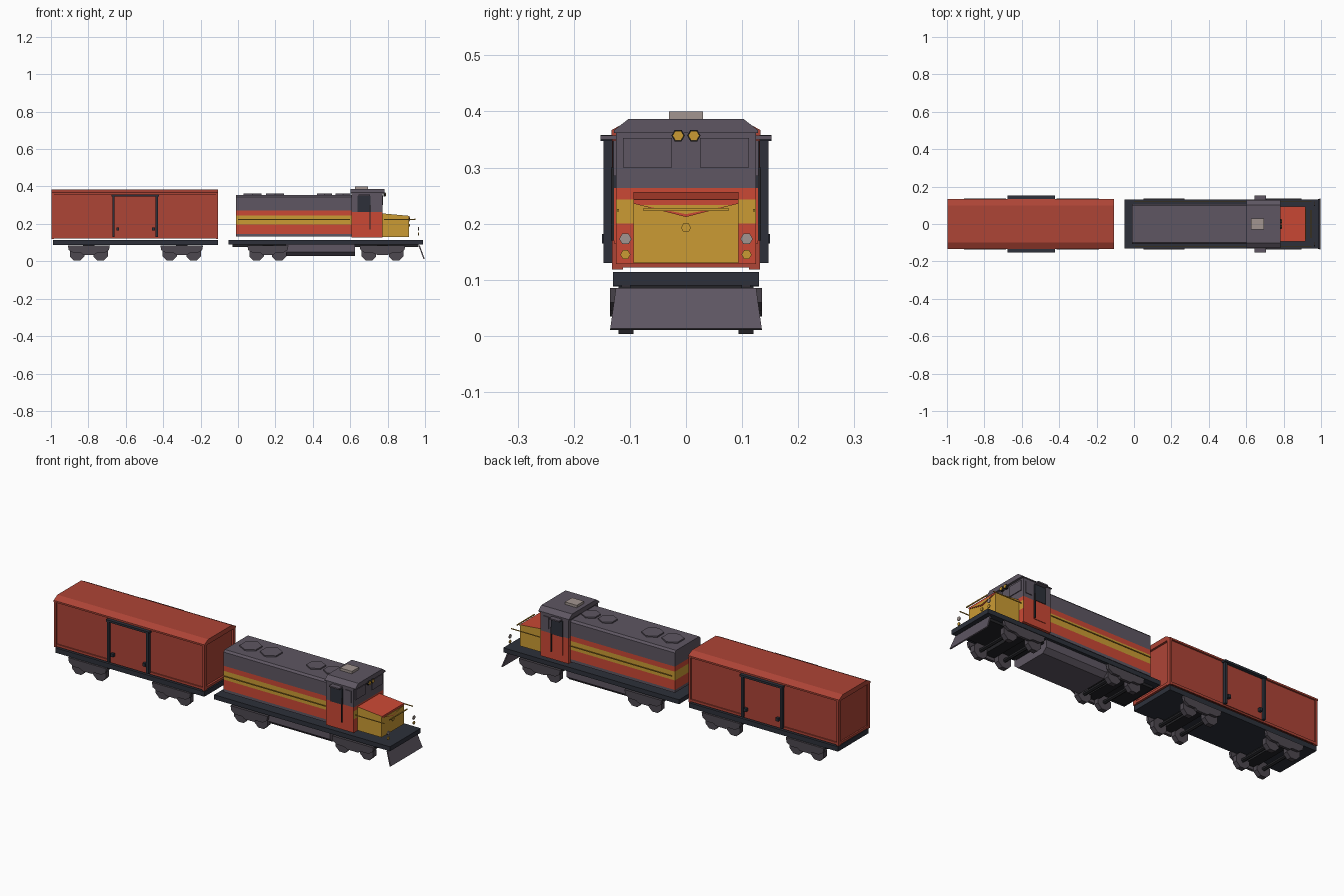
import bpy, bmesh, math
from mathutils import Vector

if "Cube" in bpy.data.objects:
    bpy.data.objects.remove(bpy.data.objects["Cube"])

def mat(name, c):
    m = bpy.data.materials.new(name)
    m.diffuse_color = (*c, 1)
    m.use_nodes = True
    m.node_tree.nodes["Principled BSDF"].inputs["Base Color"].default_value = m.diffuse_color
    return m

RED = mat("bright_red", (.60, .066, .035))
BRICK = mat("brick_red", (.42, .058, .037))
YEL = mat("yellow", (.60, .33, .034))
GREY = mat("purple_grey", (.112, .094, .122))
DARK = mat("blue_black", (.026, .030, .042))
BLACK = mat("black", (.017, .017, .02))
BEIGE = mat("warm_grey", (.36, .30, .28))
WHEEL = mat("wheel_grey", (.075, .065, .08))

def finish(name, bm, mats, rule=None):
    bmesh.ops.recalc_face_normals(bm, faces=bm.faces)
    for f in bm.faces:
        f.normal_update()
        if rule:
            f.material_index = rule(f.calc_center_median(), f.normal)
    me = bpy.data.meshes.new(name)
    bm.to_mesh(me)
    bm.free()
    for m in mats:
        me.materials.append(m)
    ob = bpy.data.objects.new(name, me)
    bpy.context.collection.objects.link(ob)
    return ob

def prism(name, pts, axis, a, b, mats, levels=(), rule=None):
    """Extrude a profile along x (pts are y,z) or along y (pts are x,z)."""
    put = (lambda p, t: (t, p[0], p[1])) if axis == 'x' else (lambda p, t: (p[0], t, p[1]))
    bm = bmesh.new()
    lo = [bm.verts.new(put(p, a)) for p in pts]
    hi = [bm.verts.new(put(p, b)) for p in pts]
    bm.faces.new(lo)
    bm.faces.new(hi)
    n = len(pts)
    for i in range(n):
        bm.faces.new((lo[i], lo[(i + 1) % n], hi[(i + 1) % n], hi[i]))
    for z in levels:
        bmesh.ops.bisect_plane(bm, geom=bm.verts[:] + bm.edges[:] + bm.faces[:],
                               plane_co=(0, 0, z), plane_no=(0, 0, 1))
    return finish(name, bm, mats, rule)

def box(name, x, y, z, m):
    return prism(name, [(y[0], z[0]), (y[1], z[0]), (y[1], z[1]), (y[0], z[1])], 'x', *x, [m])

def sides(name, x, y, z, m):
    for s, tag in ((-1, "_near"), (1, "_far")):
        box(name + tag, x, sorted((s * y[0], s * y[1])), z, m)

def disc(name, c, r, depth, axis, n, m, turn=0):
    bm = bmesh.new()
    bmesh.ops.create_cone(bm, cap_ends=True, segments=n, radius1=r, radius2=r, depth=depth)
    rot = Vector((0, 0, 1)).rotation_difference(Vector(axis)).to_matrix()
    for v in bm.verts:
        ca, sa = math.cos(turn), math.sin(turn)
        v.co = rot @ Vector((v.co.x * ca - v.co.y * sa, v.co.x * sa + v.co.y * ca, v.co.z)) + Vector(c)
    return finish(name, bm, [m])

def hull(w, z0, zs, zt, wt):
    return [(-w, z0), (w, z0), (w, zs), (wt, zt), (-wt, zt), (-w, zs)]

def truck(name, xa, xb):
    mid = (xa + xb) / 2
    for x in (xa, xb):
        for s in (-1, 1):
            disc(name + "_wheel", (x, s * .107, .042), .042, .026, (0, 1, 0), 8, WHEEL, math.pi / 8)
        disc(name + "_axle", (x, 0, .042), .01, .2, (0, 1, 0), 6, BLACK)
    prof = [(xa - .05, .085), (xa - .045, .06), (xa - .02, .045), (xa + .02, .045), (mid - .03, .035),
            (mid + .03, .035), (xb - .02, .045), (xb + .02, .045), (xb + .045, .06), (xb + .05, .085)]
    for s in (-1, 1):
        prism(name + "_side_frame", prof, 'y', *sorted((s * .121, s * .135)), [WHEEL])
    box(name + "_bolster", (mid - .03, mid + .03), (-.12, .12), (.05, .088), BLACK)

# Boxcar: body, roof, end frames and floor
box("boxcar_floor", (-.99, -.108), (-.13, .13), (.088, .114), DARK)
prism("boxcar_body", hull(.124, .128, .36, .38, .098), 'x', -.988, -.117, [BRICK])
prism("boxcar_roof", [(-.133, .358), (-.133, .367), (-.1, .384), (.1, .384), (.133, .367), (.133, .358)],
      'x', -.998, -.106, [BRICK])
for x in (-.996, -.118):
    sides("boxcar_corner_post", (x, x + .012), (.112, .132), (.118, .36), BRICK)
    box("boxcar_end_sill", (x, x + .012), (-.12, .12), (.122, .135), BRICK)
sides("boxcar_sill", (-.99, -.114), (.123, .13), (.122, .135), BRICK)

# Sliding doors with dark frame and latches
sides("door_panel", (-.665, -.435), (.123, .134), (.13, .352), BRICK)
for x in (-.672, -.44):
    sides("door_post", (x, x + .013), (.13, .147), (.13, .35), DARK)
sides("door_rail", (-.675, -.422), (.13, .152), (.347, .358), DARK)
for x in (-.65, -.46):
    sides("door_latch", (x, x + .015), (.134, .15), (.165, .182), DARK)

# Locomotive deck, fuel tank, plough
box("engine_deck", (-.05, .99), (-.13, .13), (.09, .114), DARK)
box("deck_beam", (-.03, .965), (-.1, .1), (.076, .09), BLACK)
prism("fuel_tank", [(-.09, .028), (.09, .028), (.115, .05), (.115, .09), (-.115, .09), (-.115, .05)],
      'x', .255, .625, [GREY])
bm = bmesh.new()
front = [bm.verts.new(p) for p in ((.998, -.135, .013), (.998, .135, .013), (.972, .125, .085), (.972, -.125, .085))]
back = [bm.verts.new(v.co - Vector((.006, 0, .002))) for v in front]
bm.faces.new(front)
bm.faces.new(back)
for i in range(4):
    j = (i + 1) % 4
    bm.faces.new((front[i], front[j], back[j], back[i]))
finish("plough", bm, [GREY])

# Long hood with painted stripes
def stripes(c, n):
    return 0 if c.z > .272 or c.z < .147 else (2 if .198 < c.z < .245 else 1)

prism("long_hood", hull(.108, .132, .345, .355, .098), 'x', -.01, .607, [GREY, RED, YEL],
      (.147, .198, .245, .272), stripes)
for i, (x, r) in enumerate(((.077, .055), (.197, .055), (.462, .047), (.562, .047))):
    disc("roof_fan_%d" % i, (x, 0, .358), r, .008, (0, 0, 1), 6, GREY)
sides("hood_handrail", (0, .6), (.119, .123), (.222, .226), YEL)

# Cab: stripes on the front only, red sides
def cab_paint(c, n):
    if c.z > .264:
        return 0
    return 2 if n.x > .5 and .2 < c.z < .243 else 1

prism("cab", hull(.125, .128, .365, .385, .1), 'x', .607, .772, [GREY, RED, YEL], (.2, .243, .264), cab_paint)
prism("cab_roof", hull(.128, .362, .367, .387, .102), 'x', .602, .784, [GREY])
box("roof_vent", (.625, .695), (-.03, .03), (.385, .4), BEIGE)
sides("cab_door", (.64, .71), (.125, .128), (.165, .264), RED)
sides("cab_door_window", (.64, .708), (.125, .131), (.264, .348), DARK)
sides("cab_door_handle", (.703, .709), (.128, .134), (.17, .30), BLACK)
sides("cab_side_window", (.722, .758), (.125, .129), (.285, .348), GREY)
sides("sunshade", (.645, .705), (.125, .152), (.35, .357), GREY)
sides("windscreen", (.772, .776), (.025, .112), (.3, .353), GREY)
for y in (-.014, .014):
    disc("headlight_rim", (.783, y, .357), .012, .012, (1, 0, 0), 6, BLACK)
    disc("headlight", (.787, y, .357), .01, .01, (1, 0, 0), 6, YEL)

# Nose with red top and chevron
prism("nose", [(.772, .13), (.915, .13), (.915, .243), (.772, .256)], 'y', -.094, .094, [YEL, RED],
      (), lambda c, n: 1 if n.z > .5 else 0)
prism("nose_chevron", [(-.094, .243), (-.094, .236), (0, .212), (.094, .236), (.094, .243)],
      'x', .914, .918, [RED])
prism("nose_trim", [(-.08, .233), (0, .217), (.08, .233)], 'x', .917, .92, [YEL])
disc("nose_lamp", (.917, 0, .193), .009, .006, (1, 0, 0), 6, YEL)

# Front handrails and marker lights
box("front_handrail", (.945, .95), (-.076, .076), (.223, .228), YEL)
sides("nose_handrail", (.78, .95), (.119, .123), (.222, .226), YEL)
for y in (-.108, .108):
    disc("marker_light", (.965, y, .173), .011, .005, (1, 0, 0), 6, BEIGE)
    disc("ditch_light", (.965, y, .145), .009, .005, (1, 0, 0), 6, YEL)

# Trucks
for n, a, b in (("boxcar_rear_truck", -.86, -.735), ("boxcar_front_truck", -.365, -.237),
                ("engine_rear_truck", .1, .22), ("engine_front_truck", .7, .845)):
    truck(n, a, b)
